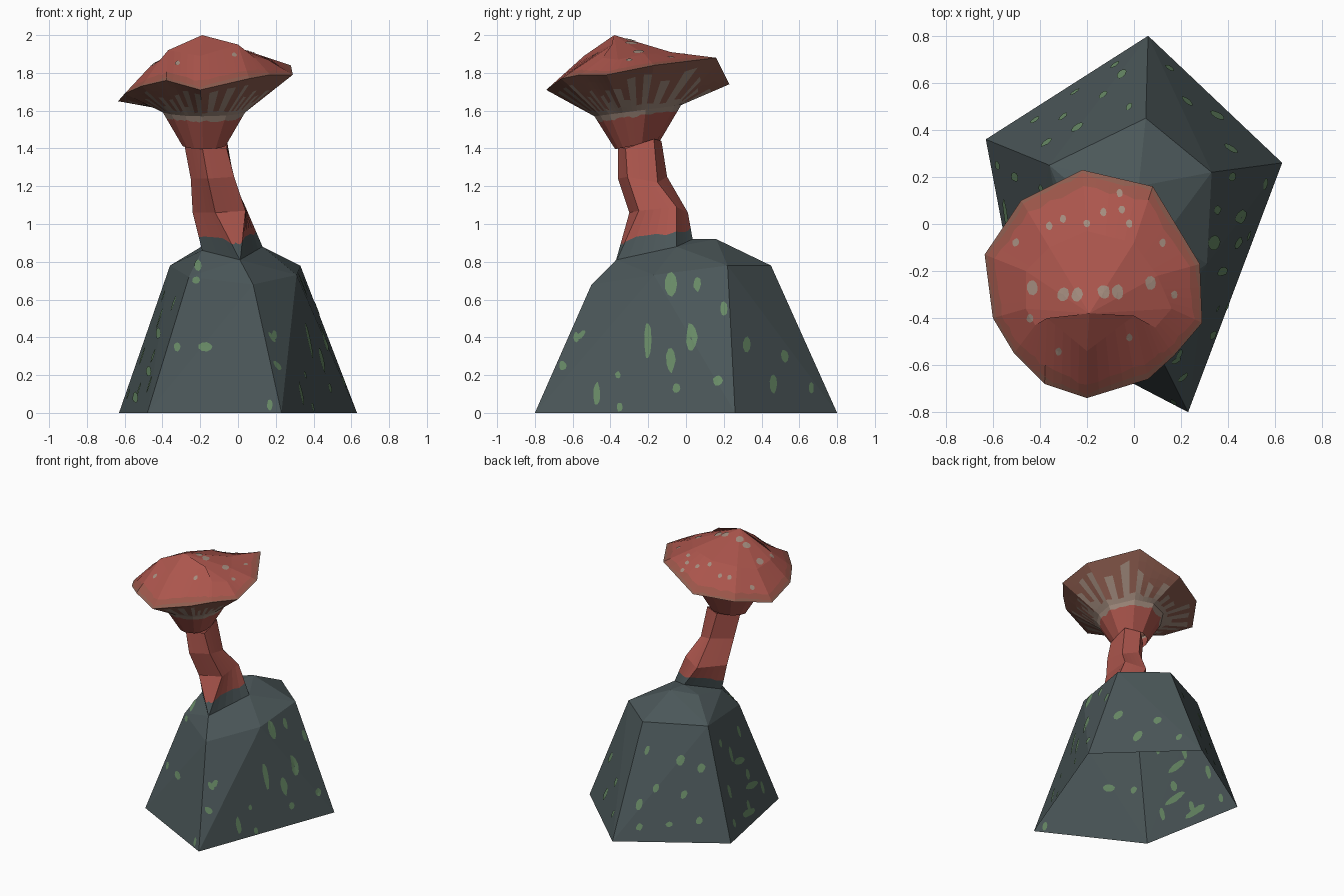
import bpy, bmesh, math, random
from mathutils import Vector
from mathutils.bvhtree import BVHTree

if "Cube" in bpy.data.objects:
    bpy.data.objects.remove(bpy.data.objects["Cube"])

random.seed(4)

def material(name, rgb):
    m = bpy.data.materials.new(name)
    m.diffuse_color = [(c / 255 / 12.92 if c < 11 else ((c / 255 + .055) / 1.055) ** 2.4) for c in rgb] + [1]
    m.use_nodes = True
    m.node_tree.nodes["Principled BSDF"].inputs["Base Color"].default_value = m.diffuse_color
    return m

MATS = [material("slate rock", (75, 87, 89)), material("moss green", (104, 138, 102)),
        material("mushroom red", (171, 85, 76)), material("pale tan", (163, 140, 126)),
        material("gill brown", (142, 93, 79)), material("rusty red", (155, 85, 73))]
ROCK, MOSS, RED, TAN, BROWN, RUST = range(6)

def finish(name, bm):
    me = bpy.data.meshes.new(name)
    bm.to_mesh(me)
    for m in MATS:
        me.materials.append(m)
    ob = bpy.data.objects.new(name, me)
    bpy.context.collection.objects.link(ob)
    return ob

def loft(rings, k, rows, rule, jitter):
    """Skin rings; split every side k times, every section at rows, and colour by rule."""
    bm = bmesh.new()
    n = len(rings[0])
    def point(ring, c):
        i, f = divmod(c, k)
        return Vector(ring[i]).lerp(Vector(ring[(i + 1) % n]), f / k)
    grid, tags = [], []
    for s in range(len(rings) - 1):
        for t in rows[s]:
            if t == 0 and s:
                continue
            line = []
            for c in range(n * k):
                u = t if t in (0, 1) else t + random.uniform(-jitter, jitter)
                line.append(bm.verts.new(point(rings[s], c).lerp(point(rings[s + 1], c), u)))
            grid.append(line)
        tags += [(s, t) for t in rows[s][:-1]]
    for r, (s, t) in enumerate(tags):
        for c in range(n * k):
            d = (c + 1) % (n * k)
            f = bm.faces.new((grid[r][c], grid[r][d], grid[r + 1][d], grid[r + 1][c]))
            f.material_index = rule(s, t, c)
    bmesh.ops.remove_doubles(bm, verts=bm.verts, dist=.0005)
    return bm

def spots(name, tree, groups, mat, offsets):
    """Thin patches projected on a surface; each group is (axis, side, [(u, v, ru, rv)])."""
    bm = bmesh.new()
    for axis, side, items in groups:
        way = Vector((0, 0, 0))
        way[axis] = -side
        a, b = [i for i in range(3) if i != axis]
        for u, v, ru, rv in items:
            pts, normal = [], None
            for j in range(9):
                o = Vector((0, 0, 0))
                o[axis] = 5 * side
                w = random.uniform(.85, 1.1)
                o[a] = u + ru * w * math.cos(j * math.tau / 9)
                o[b] = v + rv * w * math.sin(j * math.tau / 9)
                hit, nor, _, _ = tree.ray_cast(o, way)
                if hit:
                    pts.append((hit, nor))
                    normal = nor
            if len(pts) < 9:
                continue
            for off in offsets:
                vs = [bm.verts.new(p + n * off) for p, n in pts]
                mid = bm.verts.new(sum((q.co for q in vs), Vector()) / 9)
                for j in range(9):
                    f = bm.faces.new((mid, vs[j], vs[(j + 1) % 9]))
                    f.normal_update()
                    if f.normal.dot(normal) * off < 0:
                        f.normal_flip()
                    f.material_index = mat
    finish(name, bm)

# Rock: convex hull of foot, shoulder and crown corners, open below and under the stem
foot = [(.01, -.37, .81), (.13, -.05, .88), (-.01, .035, .92), (-.19, -.16, .86)]
rock_pts = [(.23, -.8, 0), (.63, .26, 0), (.06, .8, 0), (-.63, .36, 0), (-.48, -.43, 0),
            (.08, -.5, .68), (.31, -.17, .73), (.33, .22, .78), (.05, .45, .78), (-.36, .25, .78), (-.26, -.27, .72),
            (.02, .16, .92), (-.16, .08, .90)] + foot
bm = bmesh.new()
for p in rock_pts:
    bm.verts.new(p)
bmesh.ops.convex_hull(bm, input=bm.verts)
bmesh.ops.recalc_face_normals(bm, faces=bm.faces)

def in_foot(v):
    return any((v.co - Vector(p)).length < .001 for p in foot)

holes = [f for f in bm.faces if all(v.co.z < .001 for v in f.verts) or all(in_foot(v) for v in f.verts)]
bmesh.ops.delete(bm, geom=holes, context='FACES')
bmesh.ops.delete(bm, geom=[v for v in bm.verts if not v.link_faces], context='VERTS')
rock_tree = BVHTree.FromBMesh(bm)
finish("rock", bm)

# Stem: twisted five-sided tube whose foot is rock coloured
stem = [[foot[0], (.012, -.365, .81), foot[1], foot[2], foot[3]],
        [(-.12, -.30, 1.06), (.04, -.25, 1.07), (.04, -.05, 1.09), (-.10, .01, 1.06), (-.24, -.15, 1.06)],
        [(-.16, -.36, 1.24), (-.02, -.31, 1.25), (-.02, -.15, 1.22), (-.13, -.10, 1.25), (-.25, -.22, 1.24)],
        [(-.19, -.36, 1.41), (-.06, -.32, 1.40), (-.06, -.17, 1.45), (-.17, -.13, 1.44), (-.29, -.25, 1.45)]]
finish("stem", loft(stem, 5, [[0, .38, 1], [0, 1], [0, 1]],
                    lambda s, t, c: ROCK if s == 0 and t == 0 else RED, .07))

# Cap: neck, gill ring, wavy rim, shoulder and peak
rim = [(-.2, -.74, 1.71), (.06, -.66, 1.77), (.17, -.56, 1.79), (.29, -.42, 1.79), (.28, -.17, 1.84), (.08, .16, 1.88),
       (-.22, .23, 1.74), (-.48, .1, 1.70), (-.635, -.13, 1.65), (-.6, -.4, 1.69), (-.51, -.55, 1.73), (-.38, -.68, 1.76)]
shoulder = [(-.2, -.54, 1.89), (0, -.39, 1.95), (.09, -.44, 1.88), (.16, -.36, 1.87), (.10, -.22, 1.90), (0, -.08, 1.91),
            (-.2, -.03, 1.89), (-.36, -.1, 1.86), (-.46, -.2, 1.83), (-.46, -.36, 1.84), (-.42, -.43, 1.86), (-.37, -.40, 1.92)]

def round_ring(r, z, tilt):
    out = []
    for x, y, _ in rim:
        d = Vector((x + .18, y + .255, 0)).normalized() * r
        out.append((d.x - .18, d.y - .255, z + tilt * d.y))
    return out

gill_len = [random.choice((.4, .6, .8)) if c % 2 else random.choice((.1, .1, .3)) for c in range(60)]

def cap_colour(s, t, c):
    if s == 0:
        return TAN if t > .5 else RED
    if s == 1:
        return TAN if t < gill_len[c] else BROWN
    if s == 2:
        return BROWN if t == 0 else RUST if t < .2 else RED
    return RED

cap = loft([round_ring(.12, 1.42, .2), round_ring(.23, 1.6, .13), rim, shoulder, [(-.19, -.38, 2.0)] * 12], 5,
           [[0, .84, 1], [0, .12, .3, .45, .6, .8, 1], [0, .08, .26, 1], [0, 1]], cap_colour, .035)
cap_tree = BVHTree.FromBMesh(cap)
finish("cap", cap)

# Pale spots on the cap
big = [(-.43, -.27), (.07, -.25), (-.13, -.29), (-.3, -.3), (-.24, -.3), (-.07, -.29)]
small = [(-.2, 0), (-.13, .05), (-.3, .02), (-.36, -.01), (-.02, 0), (-.05, .06), (.12, -.08), (-.5, -.08),
         (.17, -.3), (-.02, -.48), (-.32, -.54), (-.06, .13), (-.44, -.4)]
spots("cap_spots", cap_tree, [(2, 1, [(x, y, .025, .032) for x, y in big] + [(x, y, .014, .018) for x, y in small])],
      TAN, [.004])

# Moss patches on every side of the rock, showing inside the hollow as well
right = [(-.08, .68, .035, .07), (-.2, .38, .02, .1), (.03, .4, .03, .08), (-.08, .28, .025, .07), (-.47, .1, .02, .06),
         (-.65, .25, .02, .025), (-.58, .4, .015, .03), (-.35, .03, .015, .025), (-.05, .13, .02, .025), (.17, .17, .025, .03),
         (.06, .68, .02, .04), (.2, .55, .02, .04), (.32, .36, .02, .04), (.46, .15, .02, .05), (.52, .3, .02, .035),
         (.66, .13, .015, .03), (-.36, .2, .015, .02)]
front = [(-.17, .35, .04, .025), (-.32, .35, .018, .025), (-.21, .78, .02, .03), (-.22, .7, .02, .02), (.17, .04, .015, .03),
         (.19, .41, .015, .025), (-.42, .42, .012, .03), (-.47, .22, .015, .03), (-.54, .08, .015, .03)]
back = [(-.37, .5, .025, .03), (-.24, .55, .025, .04), (-.42, .15, .02, .025), (-.05, .25, .02, .04), (-.25, .12, .02, .02),
        (-.13, .36, .02, .03), (-.08, .1, .02, .025), (-.3, .32, .02, .03), (-.02, .6, .015, .03)]
left = [(.2, .3, .02, .05), (.05, .5, .02, .06), (-.1, .3, .025, .04), (.0, .12, .02, .04), (-.25, .15, .02, .05),
        (.15, .62, .02, .03), (-.15, .58, .02, .04), (.25, .1, .02, .03)]
spots("moss_patches", rock_tree, [(0, 1, right), (1, -1, front), (1, 1, back), (0, -1, left)], MOSS, [.004, -.004])
